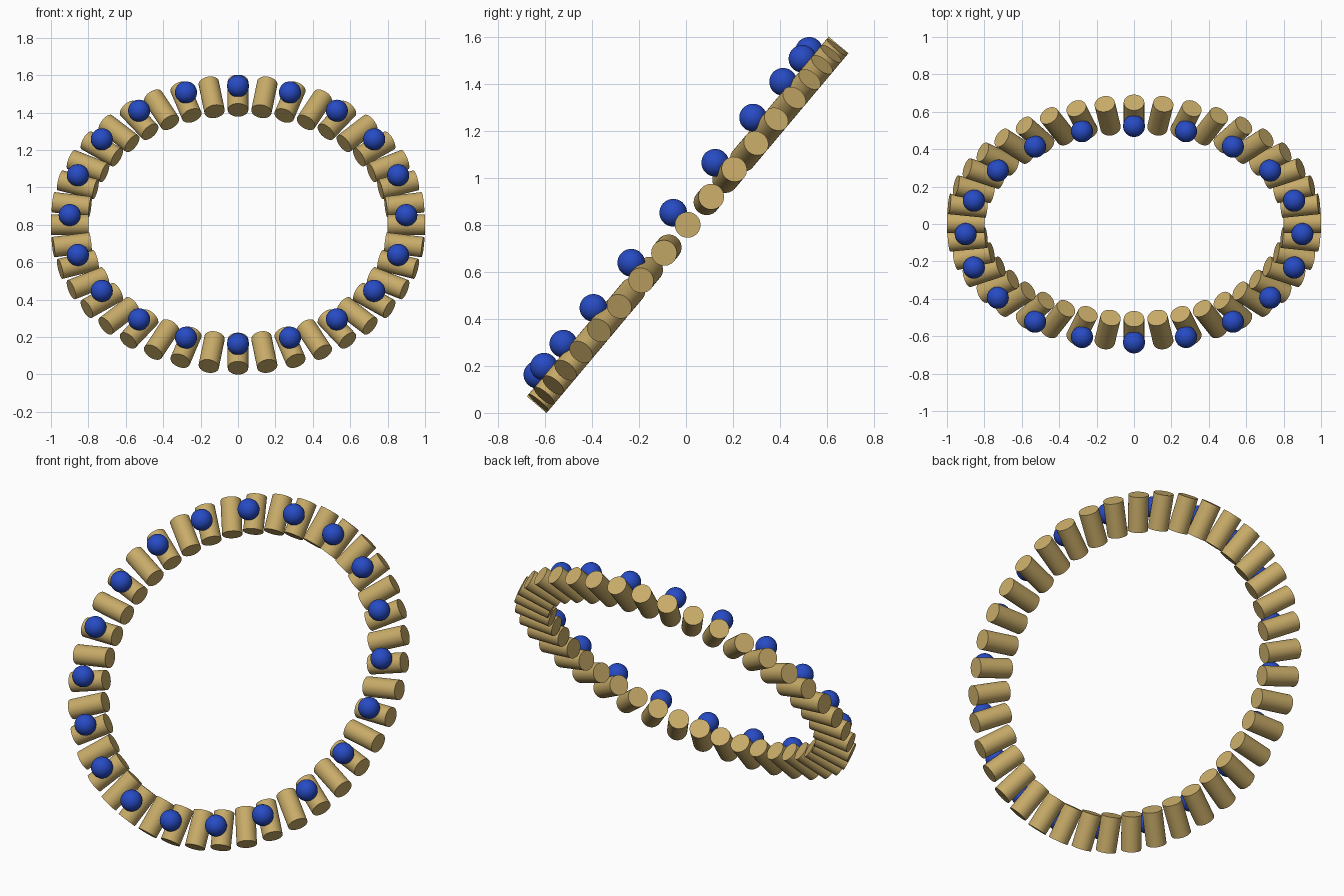
import bpy
from math import pi, radians
from mathutils import Matrix

if "Cube" in bpy.data.objects:
    bpy.data.objects.remove(bpy.data.objects["Cube"])

COUNT = 40            # barrel beads; every second one carries a ball
MID_R = 0.9
TILT = Matrix.Translation((0, 0.007, 0.801)) @ Matrix.Rotation(radians(50), 4, 'X')


def material(name, color):
    m = bpy.data.materials.new(name)
    m.diffuse_color = color
    m.use_nodes = True
    m.node_tree.nodes["Principled BSDF"].inputs["Base Color"].default_value = m.diffuse_color
    return m


def finish(name, mat, local):
    ob = bpy.context.object
    ob.name = name
    ob.data.materials.append(mat)
    bpy.ops.object.shade_smooth_by_angle(angle=radians(40))
    ob.matrix_world = TILT @ local
    return ob


def copy(src, local):
    ob = src.copy()       # linked duplicate sharing the mesh
    bpy.context.collection.objects.link(ob)
    ob.matrix_world = TILT @ local


gold = material("gold", (0.58, 0.41, 0.14, 1))
blue = material("blue", (0.02, 0.07, 0.55, 1))

barrel = ball = None
for i in range(COUNT):
    spin = Matrix.Rotation(2 * pi * i / COUNT, 4, 'Z')

    # Radial barrel bead
    place = spin @ Matrix.Translation((MID_R, 0, 0)) @ Matrix.Rotation(pi / 2, 4, 'Y')
    if barrel is None:
        bpy.ops.mesh.primitive_cylinder_add(vertices=32, radius=0.055, depth=0.2)
        barrel = finish("barrel_bead", gold, place)
    else:
        copy(barrel, place)

    # Ball resting on the upper face of the ring
    if i % 2 == 0:
        place = spin @ Matrix.Translation((MID_R, 0, 0.08))
        if ball is None:
            bpy.ops.mesh.primitive_uv_sphere_add(segments=32, ring_count=16, radius=0.059)
            ball = finish("ball_bead", blue, place)
        else:
            copy(ball, place)
